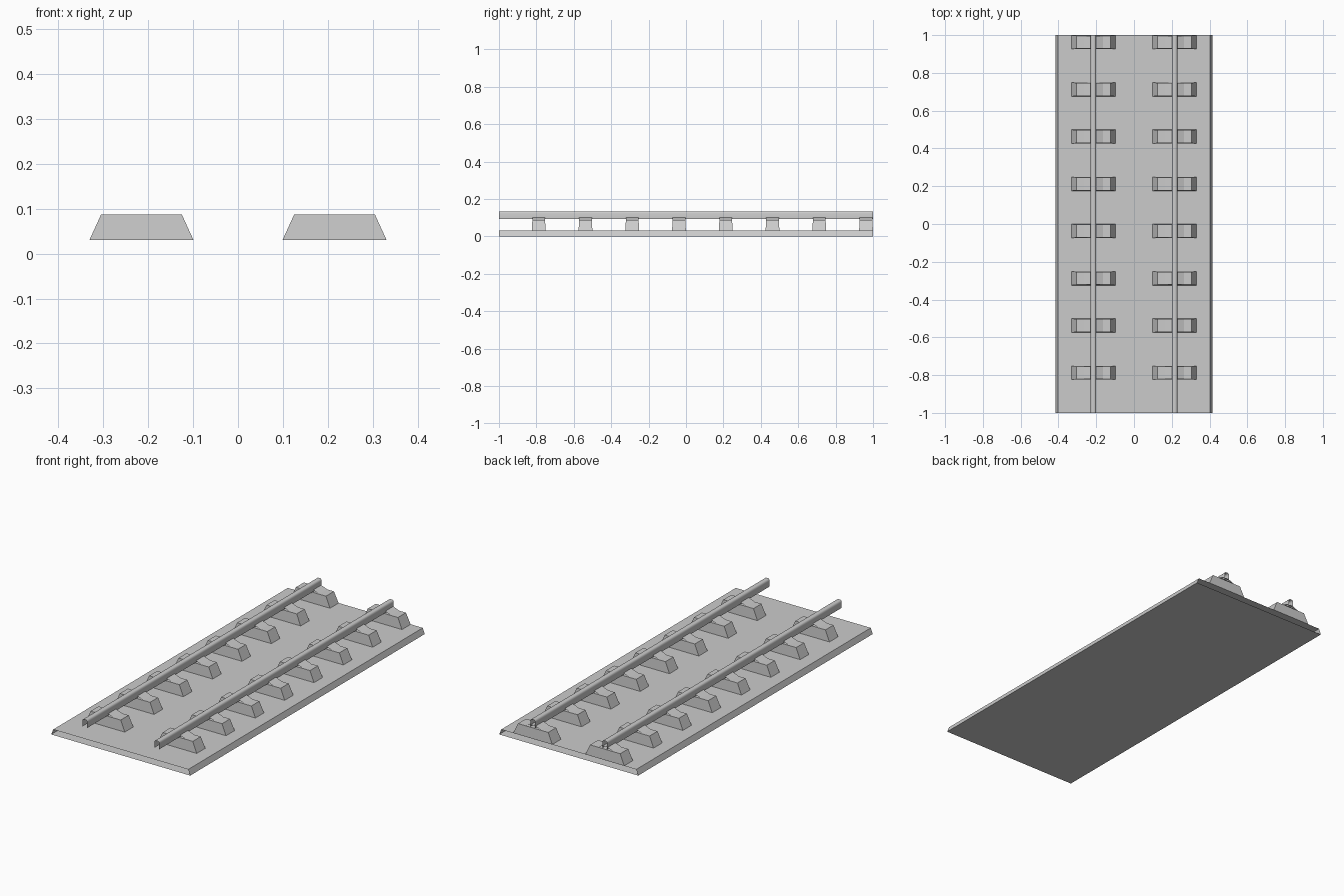
import bpy, bmesh, math

if "Cube" in bpy.data.objects:
    bpy.data.objects.remove(bpy.data.objects["Cube"])


def make_object(name, bm):
    mesh = bpy.data.meshes.new(name)
    bm.to_mesh(mesh)
    bm.free()
    obj = bpy.data.objects.new(name, mesh)
    bpy.context.collection.objects.link(obj)
    return obj


def sweep(bm, profile, y0, y1, closed=False):
    """Extrude an x-z profile along y, leaving both ends open."""
    a = [bm.verts.new((x, y0, z)) for x, z in profile]
    b = [bm.verts.new((x, y1, z)) for x, z in profile]
    n = len(profile)
    for i in range(n if closed else n - 1):
        j = (i + 1) % n
        bm.faces.new((a[i], b[i], b[j], a[j]))


def mirror_x(obj):
    obj.modifiers.new("Mirror", 'MIRROR').use_axis[0] = True


RAIL_X = 0.215
BASE_TOP, TIE_TOP = 0.03, 0.087

# Ballast bed: open-ended tube with sloping sides
bm = bmesh.new()
sweep(bm, [(-0.415, 0), (-0.403, BASE_TOP), (0.403, BASE_TOP), (0.415, 0)], -1, 1, True)
make_object("track_bed", bm)

# Rails: hollow, rounded head, open ends
half = [(0.0145, 0.092), (0.0145, 0.122), (0.013, 0.129), (0.008, 0.134)]
profile = [(RAIL_X - x, z) for x, z in half] + [(RAIL_X + x, z) for x, z in reversed(half)]
bm = bmesh.new()
sweep(bm, profile, -1, 1)
rail = make_object("rail", bm)
mirror_x(rail)
bpy.context.view_layer.objects.active = rail
rail.select_set(True)
bpy.ops.object.shade_smooth_by_angle(angle=math.radians(50))

# Sleeper blocks (tapered) and the rail seats on top of them
blocks, seats = bmesh.new(), bmesh.new()
seat = [(-0.05, TIE_TOP), (-0.014, 0.101), (0.014, 0.101), (0.05, TIE_TOP)]
seat = [(RAIL_X + x, z) for x, z in seat]
for i in range(8):
    y = -0.7875 + 0.25 * i
    verts = bmesh.ops.create_cube(blocks, size=2)["verts"]
    for v in verts:
        top = v.co.z > 0
        v.co.x = RAIL_X + v.co.x * (0.09 if top else 0.116)
        v.co.y = y + v.co.y * (0.034 if top else 0.037)
        v.co.z = TIE_TOP if top else BASE_TOP
    sweep(seats, seat, y - 0.034, y + 0.034)
mirror_x(make_object("sleeper_blocks", blocks))
mirror_x(make_object("rail_seats", seats))
